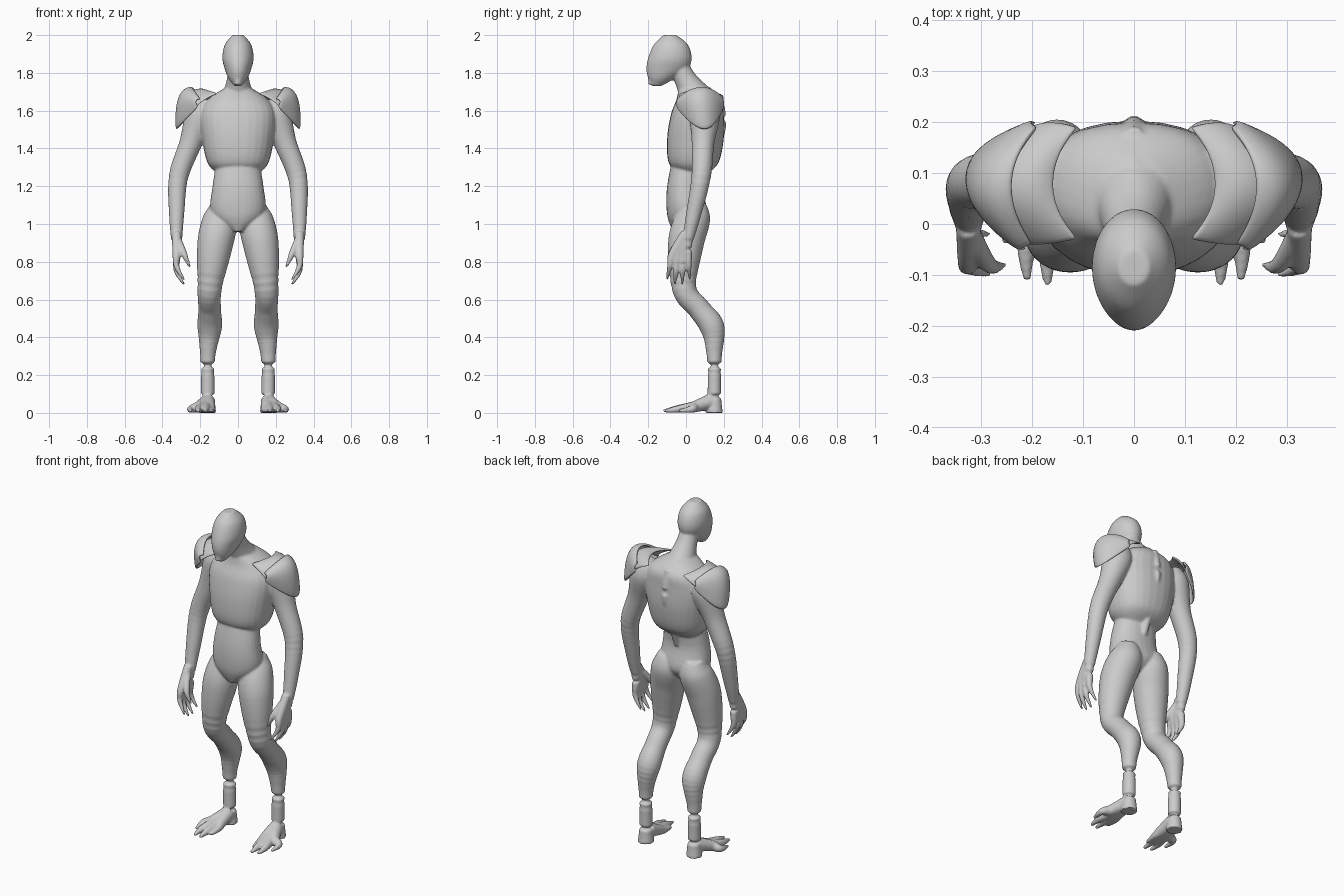
import bpy, bmesh, math
from mathutils import Vector

default = bpy.data.objects.get("Cube")
if default:
    bpy.data.objects.remove(default, do_unlink=True)

skin = bpy.data.materials.new("pale_grey")
skin.use_nodes = True
skin.diffuse_color = (.6, .6, .6, 1)
skin.node_tree.nodes["Principled BSDF"].inputs["Base Color"].default_value = skin.diffuse_color

body_mesh = bmesh.new()
circle = [(math.cos(math.tau * i / 28), math.sin(math.tau * i / 28)) for i in range(28)]


def catmull_rom(before, start, end, after, t):
    """Point at fraction t between start and end, with smooth tangents."""
    leave = (end - before) / 2
    arrive = (after - start) / 2
    ease = t * t * (3 - 2 * t)
    return (start.lerp(end, ease)
            + leave * t * (1 - t) ** 2
            - arrive * t * t * (1 - t))


def spline(rows, steps=6):
    """Smoothly interpolate between rows of numbers."""
    rows = [Vector(row) for row in rows]
    padded = [rows[0], *rows, rows[-1]]
    smooth = [catmull_rom(*padded[i:i + 4], step / steps)
              for i in range(len(rows) - 1) for step in range(steps)]
    return smooth + [rows[-1]]


def bridge(rings):
    """Join rings of points into a closed tube in the body mesh."""
    rings = [[body_mesh.verts.new(point) for point in ring] for ring in rings]
    for lower, upper in zip(rings, rings[1:]):
        for i in range(len(circle)):
            body_mesh.faces.new((lower[i - 1], lower[i], upper[i], upper[i - 1]))
    body_mesh.faces.new(rings[0])
    body_mesh.faces.new(rings[-1])


def slices(rows, squareness=1):
    """Stack symmetric level slices: height, half width, front, back."""
    def soften(value):
        return math.copysign(abs(value) ** squareness, value)

    bridge([[(soften(c) * half_width,
              (front + back) / 2 + soften(s) * (back - front) / 2,
              height) for c, s in circle]
            for height, half_width, front, back in spline(rows)])


def tube(points, side=1):
    """Sweep a round limb along points of x, y, z and radius."""
    path = spline(points)
    rings = []
    for i, point in enumerate(path):
        following = path[min(i + 1, len(path) - 1)]
        previous = path[max(i - 1, 0)]
        turn = (following - previous).xyz.to_track_quat('Z', 'Y')
        ring = [point.xyz + turn @ Vector((c, s, 0)) * point.w for c, s in circle]
        rings.append([(side * corner.x, corner.y, corner.z) for corner in ring])
    bridge(rings)


def add_object(name, source):
    """Turn a bmesh into a smooth grey object."""
    for face in source.faces:
        face.smooth = True
    mesh = bpy.data.meshes.new(name)
    source.to_mesh(mesh)
    source.free()
    mesh.materials.append(skin)
    created = bpy.data.objects.new(name, mesh)
    bpy.context.collection.objects.link(created)
    return created


# Rib cage and shoulders
slices([(1.26, .1, -.02, .1), (1.32, .16, -.09, .17), (1.45, .19, -.1, .2),
        (1.58, .2, -.08, .2), (1.66, .16, -.05, .19), (1.72, .07, -.04, .13)],
       squareness=.88)

# Abdomen and pelvis
slices([(1.4, .1, -.06, .12), (1.2, .135, -.1, .09),
        (1.05, .14, -.1, .11), (.96, .03, -.07, .03)], squareness=.92)

# Head tapering to a narrow chin, with a raised muzzle
slices([(2, .03, -.12, -.05), (1.95, .07, -.17, .01), (1.88, .083, -.2, .03),
        (1.82, .07, -.21, .01), (1.77, .05, -.2, -.06), (1.73, .02, -.18, -.13)])
tube([(0, -.19, 1.86, .014), (0, -.18, 1.74, .02)])

# Forward-leaning neck
tube([(0, .06, 1.66, .09), (0, 0, 1.76, .06), (0, -.05, 1.86, .05)])

# Spine ridge, with knobs climbing the neck
tube([(0, .17, 1.68, .02), (0, .19, 1.5, .02), (0, .08, 1.2, .02)])
for knob in range(5):
    back = .13 - knob * .026
    height = 1.72 + knob * .019
    tube([(0, back - .03, height - .02, .018), (0, back, height, .01)])

for side in (1, -1):
    # Thigh, bent knee, backward-set shin and heel
    tube([(.09, .05, 1.12, .05), (.09, .04, 1.04, .09), (.12, 0, .9, .095),
          (.15, -.01, .66, .065), (.15, .07, .55, .06), (.15, .14, .45, .065),
          (.16, .15, .3, .04), (.16, .15, .1, .036), (.16, .15, 0, .045)], side)

    # Toes fanning out of the foot
    for tip_x, tip_y in ((.14, -.06), (.17, -.12), (.21, -.11), (.25, -.04)):
        tube([(.16, .13, .06, .04),
              ((tip_x + .16) / 2, .05, .034, .03),
              (tip_x, tip_y + .07, .02, .02),
              (tip_x, tip_y, .01, .008)], side)

    # Arm from shoulder to wrist
    tube([(.18, .1, 1.66, .05), (.2, .1, 1.58, .08), (.25, .09, 1.43, .06),
          (.315, .08, 1.25, .052), (.325, .04, 1.05, .04),
          (.325, .01, .92, .03)], side)

    # Fingers fanning out of the palm and curling inward
    for finger in range(4):
        knuckle = .01 - finger * .027
        tip = .02 - finger * .04
        reach = .68 if finger in (1, 2) else .705
        tube([(.325, .01 - finger * .005, .95, .025),
              (.325, knuckle, .84, .022),
              (.325, (knuckle + tip) / 2, reach + .07, .015),
              (.285, tip, reach, .006)], side)

    # Thumb
    tube([(.32, -.02, .92, .02), (.285, -.08, .84, .017),
          (.255, -.08, .77, .006)], side)

# Fuse the parts into one smooth body
bmesh.ops.recalc_face_normals(body_mesh, faces=body_mesh.faces)
body = add_object("body", body_mesh)
fuse = body.modifiers.new("fuse", 'REMESH')
fuse.mode = 'VOXEL'
fuse.voxel_size = .006
fuse.use_smooth_shade = True
soften_joins = body.modifiers.new("soften_joins", 'SMOOTH')
soften_joins.iterations = 6


def bow(start, middle, end, t):
    """Point on the parabola through three points."""
    return (Vector(start) * (1 - t) * (1 - 2 * t)
            + Vector(middle) * 4 * t * (1 - t)
            + Vector(end) * t * (2 * t - 1))


def armour(name, side, upper, bulge, lower):
    """Curved shell through three edges, each given front, middle, back."""
    shell = bmesh.new()
    steps = 12
    grid = []
    for i in range(steps + 1):
        across = [bow(*edge, i / steps) for edge in (upper, bulge, lower)]
        column = [bow(*across, j / steps) for j in range(steps + 1)]
        grid.append([shell.verts.new((side * p.x, p.y, p.z)) for p in column])
    for left, right in zip(grid, grid[1:]):
        for j in range(steps):
            corners = (left[j], left[j + 1], right[j + 1], right[j])
            shell.faces.new(corners[::-side])
    plate = add_object(name, shell)
    thickness = plate.modifiers.new("thickness", 'SOLIDIFY')
    thickness.thickness = .012
    thickness.offset = 0
    plate.modifiers.new("rounding", 'SUBSURF')


# Layered shoulder armour
for side, word in ((1, "left"), (-1, "right")):
    armour(word + "_shoulder_plate", side,
           upper=[(.2, -.04, 1.66), (.24, .08, 1.72), (.19, .19, 1.67)],
           bulge=[(.22, -.05, 1.65), (.31, .08, 1.67), (.2, .2, 1.65)],
           lower=[(.21, -.05, 1.62), (.325, .1, 1.5), (.19, .2, 1.63)])
    armour(word + "_collar_plate", side,
           upper=[(.11, -.03, 1.69), (.16, .08, 1.7), (.11, .19, 1.68)],
           bulge=[(.17, -.04, 1.66), (.21, .08, 1.71), (.16, .2, 1.66)],
           lower=[(.22, -.04, 1.62), (.27, .08, 1.68), (.2, .19, 1.63)])
